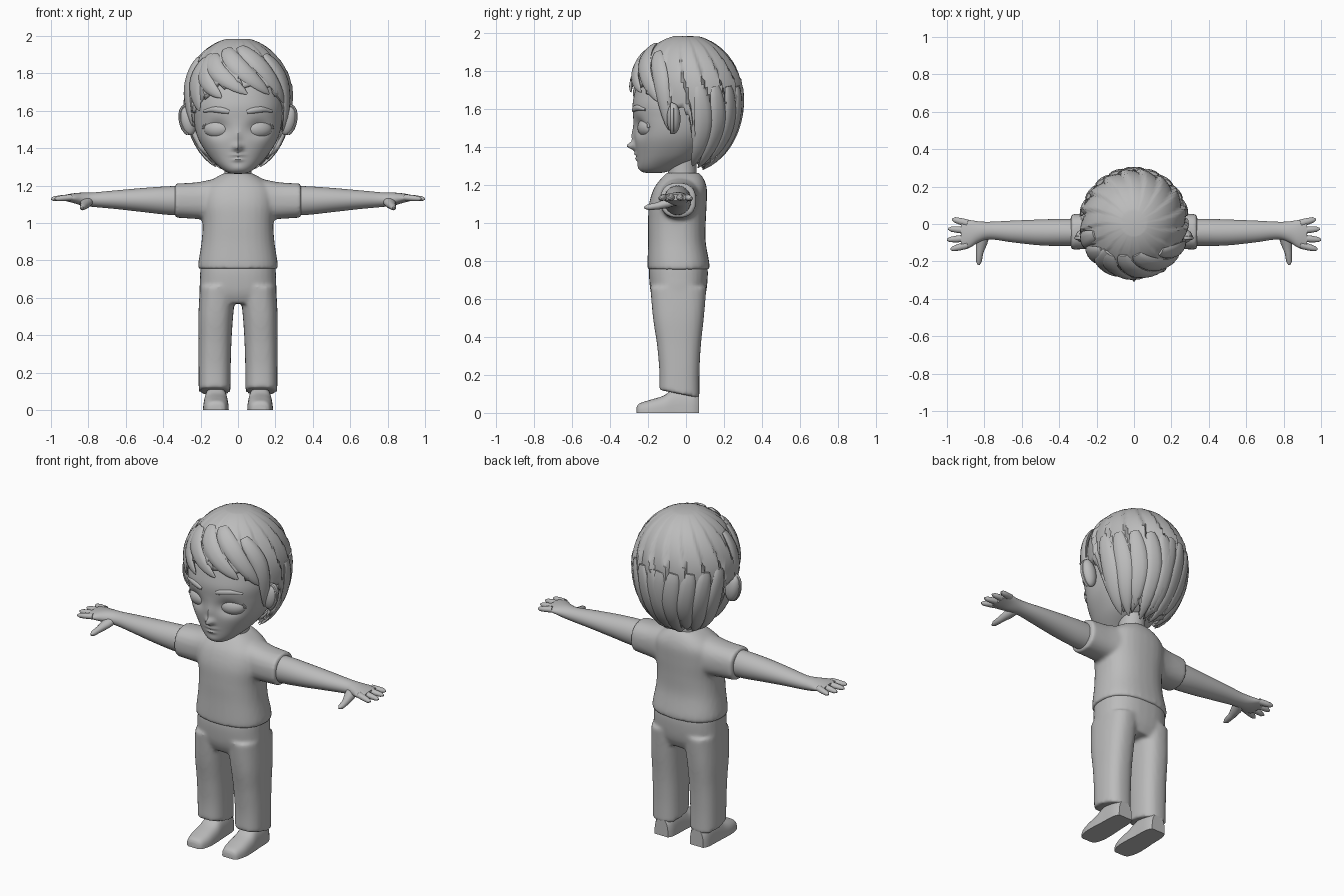
import bpy, bmesh, math
from math import sin, cos, pi, radians
from mathutils import Vector, Matrix

cube = bpy.data.objects.get("Cube")
if cube:
    bpy.data.objects.remove(cube)

clay = bpy.data.materials.new("plain_grey")
clay.use_nodes = True
GREY = (0.5, 0.5, 0.5, 1)
clay.diffuse_color = GREY
clay.node_tree.nodes["Principled BSDF"].inputs["Base Color"].default_value = GREY


def smooth_path(keys, steps):
    """Catmull-Rom interpolation of number rows."""
    rows = []
    last = len(keys) - 1
    for i in range(last):
        p, a, b, q = (keys[max(0, min(last, j))] for j in range(i - 1, i + 3))
        for k in range(steps):
            t = k / steps
            rows.append([0.5 * (2 * b0 + (c0 - a0) * t + (2 * a0 - 5 * b0 + 4 * c0 - d0) * t * t
                                + (3 * b0 - a0 - 3 * c0 + d0) * t ** 3)
                         for a0, b0, c0, d0 in zip(p, a, b, q)])
    return rows + [list(keys[-1])]


def skin(bm, rings):
    """Join rings of points into a closed, capped tube."""
    loops = [[bm.verts.new(p) for p in ring] for ring in rings]
    n = len(loops[0])
    for lo, hi in zip(loops, loops[1:]):
        for j in range(n):
            k = (j + 1) % n
            bm.faces.new((lo[j], lo[k], hi[k], hi[j]))
    bm.faces.new(loops[0])
    bm.faces.new(loops[-1])


def loft(bm, axis, keys, s=1, n=32, steps=5, power=2.0):
    """Superellipse sections along an axis; rows are place, two centres, two radii."""
    rings = []
    for place, c1, c2, r1, r2 in smooth_path(keys, steps):
        ring = []
        for j in range(n):
            c, d = cos(2 * pi * j / n), sin(2 * pi * j / n)
            u = c1 + r1 * math.copysign(abs(c) ** (2 / power), c)
            v = c2 + r2 * math.copysign(abs(d) ** (2 / power), d)
            x, y, z = {"x": (place, u, v), "y": (u, place, v), "z": (u, v, place)}[axis]
            ring.append((s * x, y, z))
        rings.append(ring)
    skin(bm, rings)


def tube(bm, points, radii, ups, n=12):
    """Flattened tube along points, with a width and height at each."""
    rings = []
    pts = [Vector(p) for p in points]
    for i, p in enumerate(pts):
        along = pts[min(i + 1, len(pts) - 1)] - pts[max(i - 1, 0)]
        side = along.cross(ups[i]).normalized()
        up = side.cross(along).normalized()
        w, h = radii[i]
        rings.append([p + side * w * cos(2 * pi * j / n) + up * h * sin(2 * pi * j / n)
                      for j in range(n)])
    skin(bm, rings)


def finish(name, bm, remesh=0, recalc=True):
    if recalc:
        bmesh.ops.recalc_face_normals(bm, faces=bm.faces)
    mesh = bpy.data.meshes.new(name)
    bm.to_mesh(mesh)
    bm.free()
    ob = bpy.data.objects.new(name, mesh)
    bpy.context.collection.objects.link(ob)
    mesh.materials.append(clay)
    bpy.ops.object.select_all(action='DESELECT')
    ob.select_set(True)
    bpy.context.view_layer.objects.active = ob
    bpy.ops.object.shade_smooth_by_angle(angle=radians(40))
    if remesh:
        mod = ob.modifiers.new("blend", 'REMESH')
        mod.mode = 'VOXEL'
        mod.voxel_size = remesh
        mod.use_smooth_shade = True
        relax = ob.modifiers.new("relax", 'SMOOTH')
        relax.factor = 0.5
        relax.iterations = 5
    return ob


# Shirt: torso and both sleeves blended together
bm = bmesh.new()
loft(bm, "z", [(.755, 0, -.04, .212, .162), (.79, 0, -.04, .212, .163), (.9, 0, -.048, .195, .152),
               (1.0, 0, -.048, .19, .152), (1.1, 0, -.043, .2, .152), (1.18, 0, -.03, .19, .14),
               (1.23, 0, -.02, .14, .115), (1.265, 0, -.015, .08, .085)], power=2.4)
for s in (1, -1):
    loft(bm, "x", [(.05, -.02, 1.13, .1, .11), (.13, -.03, 1.125, .105, .11),
                   (.22, -.037, 1.12, .097, .098), (.337, -.042, 1.12, .095, .091)], s, power=2.4)
finish("shirt", bm, .011)

# Trousers: hips and legs, with hems lower at the back
bm = bmesh.new()
loft(bm, "z", [(.57, 0, -.04, .17, .12), (.63, 0, -.04, .203, .145), (.72, 0, -.04, .203, .155),
               (.78, 0, -.04, .2, .153)], power=2.5)
for s in (1, -1):
    loft(bm, "z", [(.1, .125, -.035, .085, .106), (.22, .125, -.035, .086, .106),
                   (.36, .123, -.037, .088, .116), (.5, .119, -.04, .093, .134),
                   (.66, .107, -.04, .097, .148)], s, power=2.5)
for v in bm.verts:
    if v.co.z < .3:
        v.co.z -= (v.co.y + .035) * .2 * (.3 - v.co.z) / .2
finish("trousers", bm, .011)

# Shoes, arms, hands and ears on each side
for s, side in ((1, "left"), (-1, "right")):
    bm = bmesh.new()
    loft(bm, "y", [(-.26, .118, 0, .03, .03), (-.245, .118, 0, .052, .05), (-.19, .118, 0, .067, .068),
                   (-.12, .118, 0, .068, .09), (-.06, .118, 0, .064, .125), (.03, .118, 0, .06, .125),
                   (.068, .118, 0, .045, .1)], s, power=2.8)
    for v in bm.verts:
        v.co.z = max(v.co.z, 0)
    finish(side + "_shoe", bm)

    bm = bmesh.new()
    loft(bm, "x", [(.25, -.045, 1.12, .072, .078), (.36, -.045, 1.12, .073, .077),
                   (.5, -.045, 1.123, .069, .065), (.65, -.04, 1.125, .058, .05),
                   (.77, -.035, 1.125, .047, .039), (.83, -.042, 1.128, .056, .035),
                   (.88, -.053, 1.133, .074, .026), (.925, -.055, 1.135, .074, .016)], s)
    up = Vector((0, 0, 1))
    for y, drift, tip in ((.004, .022, .972), (-.034, .008, .993), (-.075, -.01, 1.0), (-.112, -.024, .98)):
        tube(bm, [(s * (.89 + (tip - .89) * t), y + drift * t, 1.137 - .008 * t) for t in (0, .5, .85, 1)],
             [(.02, .017), (.018, .016), (.014, .013), (.005, .005)], [up] * 4)
    tube(bm, [(s * .8, -.05, 1.12), (s * .815, -.1, 1.103), (s * .825, -.15, 1.09),
              (s * .83, -.2, 1.083), (s * .83, -.22, 1.081)],
         [(.03, .025), (.031, .024), (.02, .019), (.016, .015), (.005, .005)], [up] * 5)
    finish(side + "_arm", bm)

    bm = bmesh.new()
    shape = (Matrix.Translation((s * .268, -.065, 1.55)) @ Matrix.Rotation(s * .2, 4, 'Y')
             @ Matrix.Diagonal((.042, .036, .082, 1)))
    bmesh.ops.create_uvsphere(bm, u_segments=24, v_segments=16, radius=1, matrix=shape)
    arc = [radians(a) for a in range(-70, 111, 20)]
    tube(bm, [shape @ Vector((s * .95 * cos(a), -.25, .95 * sin(a))) for a in arc],
         [(.009, .011)] * len(arc), [Vector((0, -1, 0))] * len(arc), 8)
    finish(side + "_ear", bm)

# Neck
bm = bmesh.new()
loft(bm, "z", [(1.2, 0, -.02, .085, .085), (1.26, 0, -.02, .073, .075), (1.38, 0, -.02, .075, .08)])
finish("neck", bm)

# Head with sculpted sockets, nose, lips and chin
bm = bmesh.new()
loft(bm, "z", [(1.263, 0, -.17, .015, .02), (1.27, 0, -.165, .055, .065), (1.3, 0, -.14, .1, .11),
               (1.36, 0, -.09, .157, .17), (1.45, 0, -.06, .212, .212), (1.55, 0, -.04, .238, .238),
               (1.65, 0, -.03, .245, .248), (1.8, 0, -.02, .21, .21), (1.9, 0, -.01, .12, .12)],
     n=96, steps=10, power=2.25)
bumps = [(.11, 1.505, .055, .042, .03), (-.11, 1.505, .055, .042, .03), (0, 1.405, .021, .02, -.042),
         (0, 1.455, .016, .045, -.014), (0, 1.364, .032, .009, -.012), (0, 1.338, .025, .009, -.011),
         (0, 1.29, .04, .02, -.006)]
for v in bm.verts:
    if v.co.y < -.12:
        v.co.y += sum(d * math.exp(-((v.co.x - x) / w) ** 2 - ((v.co.z - z) / h) ** 2)
                      for x, z, w, h, d in bumps)
finish("head", bm)

# Eyes, upper lids and eyebrows
for s, side in ((1, "left"), (-1, "right")):
    shape = (Matrix.Translation((s * .111, -.208, 1.503)) @ Matrix.Rotation(s * .35, 4, 'Z')
             @ Matrix.Diagonal((.074, .043, .049, 1)))
    bm = bmesh.new()
    bmesh.ops.create_uvsphere(bm, u_segments=32, v_segments=20, radius=1, matrix=shape)
    finish(side + "_eye", bm)
    front = Vector((0, -1, 0))
    bm = bmesh.new()
    arc = [radians(a) for a in range(0, 181, 15)]
    tube(bm, [shape @ Vector((cos(a), -.35, sin(a))) for a in arc],
         [(.006, .008)] * len(arc), [front] * len(arc), 8)
    finish(side + "_eyelid", bm)
    bm = bmesh.new()
    brow = smooth_path([(s * .048, -.274, 1.594, .011), (s * .08, -.271, 1.602, .016),
                        (s * .13, -.252, 1.607, .015), (s * .18, -.21, 1.598, .007)], 4)
    tube(bm, [r[:3] for r in brow], [(r[3], .011) for r in brow], [front] * len(brow))
    finish(side + "_eyebrow", bm)


# Hair shell: domed top, tapering nape, overlapping strands and a jagged edge
def hair_point(a, z, lift=0):
    h = (z - 1.68) / (.312 if z > 1.68 else .42)
    k = math.sqrt(max(0, 1 - h * h)) + lift
    return Vector((.28 * k * sin(a), -.288 * k * cos(a), z))


def strand(a, z):
    return (a * 17 / (2 * pi) + z * 2.2) % 1


HAIRLINE = [(-180, 1.3), (-100, 1.33), (-94, 1.58), (-78, 1.6), (-70, 1.5), (-60, 1.6), (-45, 1.64),
            (-25, 1.73), (0, 1.74), (45, 1.72), (60, 1.63), (70, 1.5), (78, 1.6), (94, 1.58),
            (100, 1.33), (180, 1.3)]


def hairline(deg):
    for (a, za), (b, zb) in zip(HAIRLINE, HAIRLINE[1:]):
        if deg <= b:
            return za + (zb - za) * (deg - a) / (b - a)


bm = bmesh.new()
COLS, ROWS, TOP = 136, 22, 1.985
grid = []
for r in range(ROWS):
    row = []
    for c in range(COLS):
        deg = -180 + 360 * c / COLS
        a = radians(deg)
        low = hairline(deg) + .045 * (strand(a, 1.3) - .5)
        z = low + (TOP - low) * sin(r / ROWS * pi / 2)
        row.append(bm.verts.new(hair_point(a, z, .09 * (strand(a, z) - .35) * min(1, (1.99 - z) * 4))))
    grid.append(row)
crown = bm.verts.new((0, 0, TOP))
for r in range(ROWS):
    for c in range(COLS):
        d = (c + 1) % COLS
        if r + 1 < ROWS:
            bm.faces.new((grid[r][c], grid[r][d], grid[r + 1][d], grid[r + 1][c]))
        else:
            bm.faces.new((grid[r][c], grid[r][d], crown))
hair = finish("hair", bm, recalc=False)
mod = hair.modifiers.new("thickness", 'SOLIDIFY')
mod.thickness = .025
mod.offset = -1

# Separate locks: swept fringe, sideburns and nape
locks = [((-40, 1.9), (-28, 1.82), (10, 1.69), .05), ((-20, 1.93), (2, 1.83), (36, 1.69), .05),
         ((5, 1.94), (30, 1.84), (60, 1.64), .05), ((-45, 1.9), (-40, 1.77), (-18, 1.67), .045),
         ((-50, 1.88), (-55, 1.75), (-48, 1.6), .05), ((-75, 1.88), (-72, 1.72), (-68, 1.52), .045),
         ((45, 1.9), (62, 1.76), (70, 1.49), .045)]
for s in (1, -1):
    locks += [((s * a, 1.72), (s * (a + 6), 1.5), (s * (a + 2), z), .05)
              for a, z in ((104, 1.3), (122, 1.29), (140, 1.33), (158, 1.28), (174, 1.32))]
bm = bmesh.new()
for start, middle, end, width in locks:
    path = smooth_path([start, middle, end], 6)
    pts = [hair_point(radians(a), z, .015) for a, z in path]
    ups = [Vector((p.x, p.y, (p.z - 1.68) * .8)).normalized() for p in pts]
    fat = [max(.08, sin(pi * (.12 + .88 * i / (len(pts) - 1))) ** .7 if i < len(pts) - 1 else 0)
           for i in range(len(pts))]
    tube(bm, pts, [(width * f, .018 * f) for f in fat], ups, 10)
finish("hair_locks", bm)
